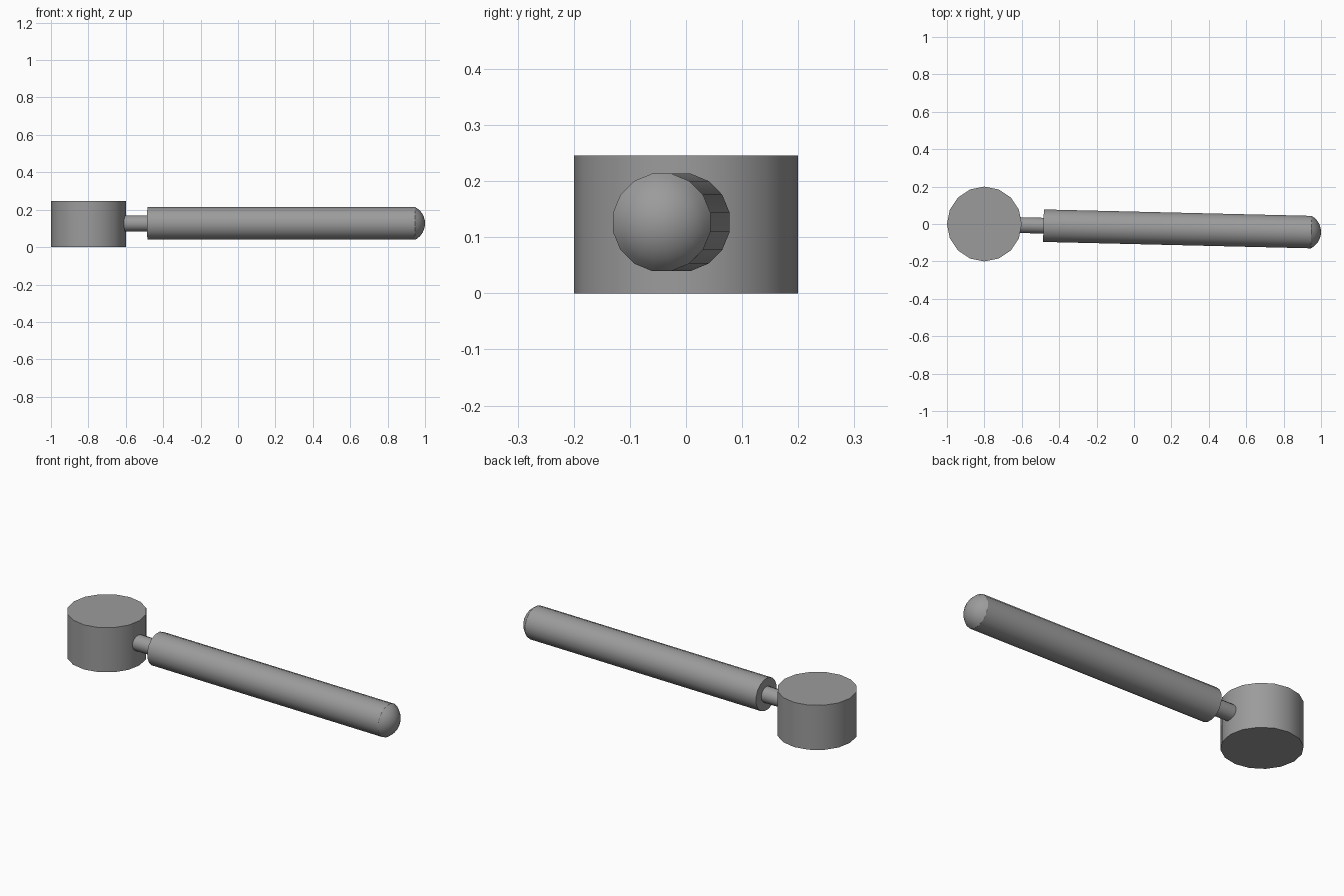
import bpy, bmesh, math
from mathutils import Matrix, Vector

if "Cube" in bpy.data.objects:
    bpy.data.objects.remove(bpy.data.objects["Cube"])

SIDES = 16

# dark grey finish
grey = bpy.data.materials.new("dark_grey")
grey.diffuse_color = (0.33, 0.33, 0.33, 1)
grey.use_nodes = True
grey.node_tree.nodes["Principled BSDF"].inputs["Base Color"].default_value = grey.diffuse_color


def lathe(name, profile, matrix, phase=0.0):
    """Revolve (radius, height) points round local z, then place with matrix."""
    bm = bmesh.new()
    rings = []
    for r, h in profile:
        if r == 0:
            rings.append([bm.verts.new((0, 0, h))] * SIDES)
        else:
            angles = [2 * math.pi * (i + phase) / SIDES for i in range(SIDES)]
            rings.append([bm.verts.new((r * math.cos(a), r * math.sin(a), h)) for a in angles])
    for low, high in zip(rings, rings[1:]):
        for i in range(SIDES):
            j = (i + 1) % SIDES
            quad = [low[i], low[j], high[j], high[i]]
            bm.faces.new(list(dict.fromkeys(quad)))
    # flat end caps
    if profile[0][0] > 0:
        bm.faces.new(rings[0][::-1])
    if profile[-1][0] > 0:
        bm.faces.new(rings[-1])
    bmesh.ops.recalc_face_normals(bm, faces=bm.faces)
    mesh = bpy.data.meshes.new(name)
    bm.to_mesh(mesh)
    bm.free()
    mesh.materials.append(grey)
    obj = bpy.data.objects.new(name, mesh)
    obj.matrix_world = matrix
    bpy.context.collection.objects.link(obj)
    bpy.ops.object.select_all(action='DESELECT')
    obj.select_set(True)
    bpy.context.view_layer.objects.active = obj
    bpy.ops.object.shade_smooth_by_angle(angle=math.radians(26))
    return obj


# upright drum at the left end
lathe("head", [(0.2, 0), (0.2, 0.246)], Matrix.Translation((-0.8, 0, 0)))

# slightly skewed axis of the arm
start = Vector((-0.484, -0.009, 0.1265))
end = Vector((0.948, -0.0433, 0.1265))
skew = math.atan2(end.y - start.y, end.x - start.x)
arm = Matrix.Translation(start) @ Matrix.Rotation(skew, 4, 'Z') @ Matrix.Rotation(math.pi / 2, 4, 'Y')
length = (end - start).length

# thin neck between drum and handle
lathe("neck", [(0.043, -0.15), (0.043, 0.02)], arm, 0.5)

# handle with a shallow domed end
radius, height = 0.0885, 0.052
sphere = (radius ** 2 + height ** 2) / (2 * height)
sweep = math.asin(radius / sphere)
dome = [(sphere * math.sin(sweep * k / 6), length + height - sphere * (1 - math.cos(sweep * k / 6)))
        for k in range(6, 0, -1)] + [(0, length + height)]
lathe("handle", [(radius, 0)] + dome, arm, 0.5)
